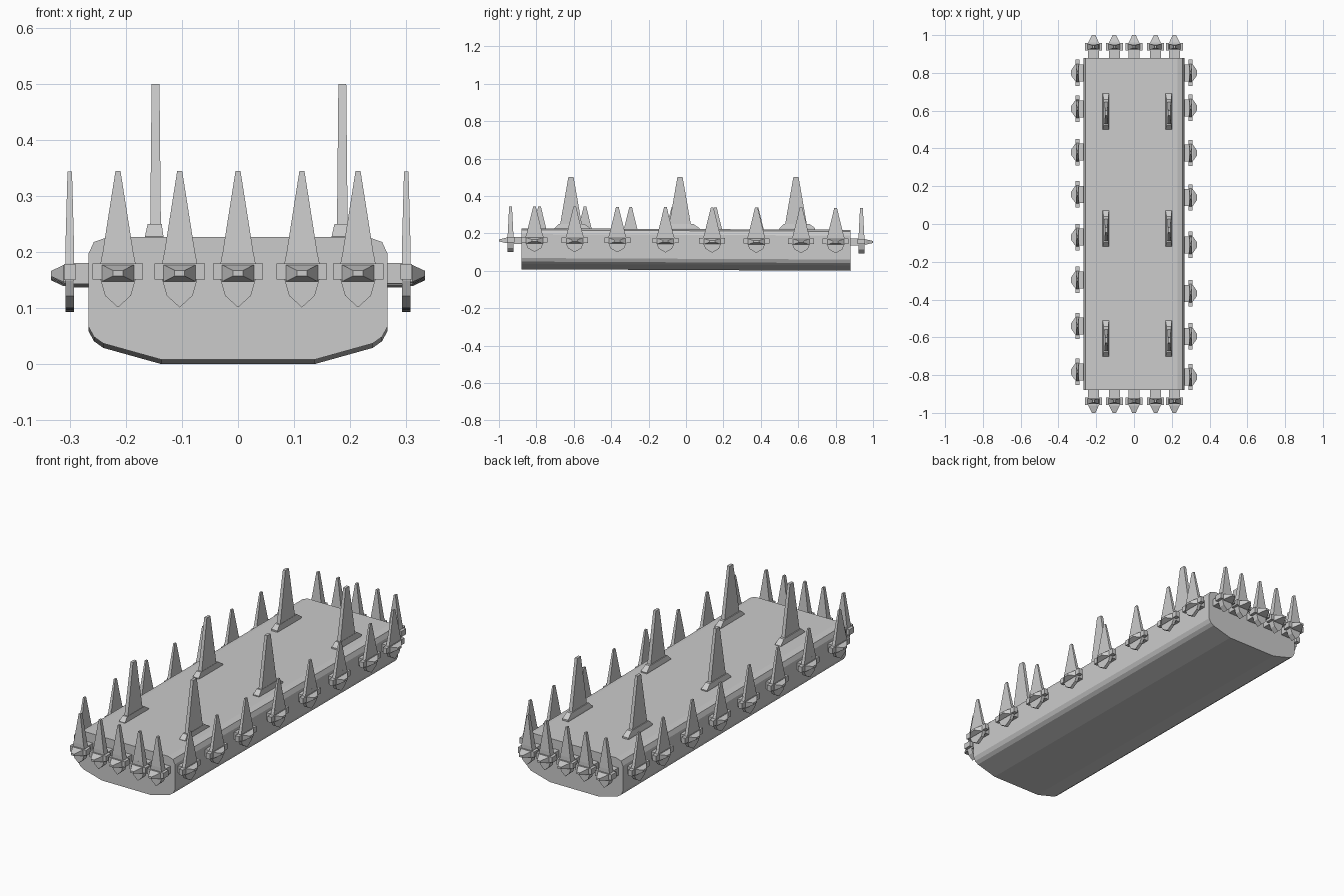
import bpy, bmesh
from mathutils import Vector

if "Cube" in bpy.data.objects:
    bpy.data.objects.remove(bpy.data.objects["Cube"])

TILT = -0.0045  # the platform leans very slightly down towards the back


def add_loft(bm, rings):
    """Closed solid through rings holding the same number of points."""
    loops = [[bm.verts.new(p) for p in ring] for ring in rings]
    n = len(loops[0])
    for a, b in zip(loops, loops[1:]):
        for i in range(n):
            j = (i + 1) % n
            bm.faces.new((a[i], a[j], b[j], b[i]))
    bm.faces.new(loops[0])
    bm.faces.new(loops[-1])


def rect(x0, x1, y0, y1, z):
    return [(x0, y0, z), (x1, y0, z), (x1, y1, z), (x0, y1, z)]


def upright(u, z0, z1, n):
    """Rectangle facing outward, at distance n."""
    return [(-u, n, z0), (u, n, z0), (u, n, z1), (-u, n, z1)]


def finish(bm, name, place=None):
    if place:
        for v in bm.verts:
            v.co = place(v.co)
    bmesh.ops.recalc_face_normals(bm, faces=bm.faces[:])
    me = bpy.data.meshes.new(name)
    bm.to_mesh(me)
    bm.free()
    ob = bpy.data.objects.new(name, me)
    bpy.context.collection.objects.link(ob)
    return ob


# Body: chamfered cross-section run along y
half = [(0.136, 0.004), (0.24, 0.033), (0.257, 0.045), (0.267, 0.064),
        (0.267, 0.192), (0.257, 0.214), (0.231, 0.223)]
profile = half + [(-x, z) for x, z in reversed(half)]
bm = bmesh.new()
add_loft(bm, [[(x, y, z + TILT * y) for x, z in profile] for y in (-0.88, 0.88)])
finish(bm, "body")


# Rim spike: u along the edge, n outward, z up
def rim_spike(name, origin, along, out, su, sn):
    bm = bmesh.new()
    # tapering blade
    add_loft(bm, [rect(-0.0275, 0.0275, -0.008, 0.008, 0.194),
                  rect(-0.0045, 0.0045, -0.004, 0.004, 0.340)])
    # shield plate
    side = [(0.023, 0.118), (0.031, 0.146), (0.031, 0.177), (0.0275, 0.195)]
    shield = [(0, 0.097)] + side + [(-u, z) for u, z in reversed(side)]
    add_loft(bm, [[(u, n, z) for u, z in shield] for n in (-0.008, 0.008)])
    # side tabs
    add_loft(bm, [upright(0.045, 0.147, 0.175, n) for n in (-0.0105, 0.0105)])
    # outward stud
    add_loft(bm, [upright(0.0285, 0.143, 0.173, 0.008),
                  upright(0.0285, 0.143, 0.173, 0.0115),
                  upright(0.009, 0.153, 0.163, 0.033)])
    # stem into the body
    add_loft(bm, [upright(0.029, 0.140, 0.177, n) for n in (-0.037, -0.006)])
    o, a, d = Vector(origin), Vector(along), Vector(out)

    def place(c):
        p = o + a * c.x * su + d * c.y * sn
        return Vector((p.x, p.y, c.z + TILT * o.y))
    finish(bm, name, place)


for i, x in enumerate((-0.214, -0.104, 0.0, 0.114, 0.214)):
    for label, s in (("front", -1), ("back", 1)):
        rim_spike(f"{label}_spike_{i + 1}", (x, s * 0.938, 0), (1, 0, 0), (0, s, 0), 1, 1.88)

rows = {"right": (1, (-0.81, -0.595, -0.367, -0.11, 0.14, 0.376, 0.615, 0.80)),
        "left": (-1, (-0.783, -0.54, -0.296, -0.07, 0.157, 0.38, 0.61, 0.80))}
for label, (s, ys) in rows.items():
    for i, y in enumerate(ys):
        rim_spike(f"{label}_spike_{i + 1}", (s * 0.30, y, 0), (0, 1, 0), (s, 0, 0), 1.55, 1)

# Tall blades on the deck, each with a flared foot
for label, x in (("left", -0.147), ("right", 0.186)):
    for i, y in enumerate((-0.615, -0.032, 0.588)):
        bm = bmesh.new()
        add_loft(bm, [rect(x - 0.019, x + 0.014, y - 0.087, y + 0.103, 0.215),
                      rect(x - 0.019, x + 0.014, y - 0.087, y + 0.103, 0.228),
                      rect(x - 0.014, x + 0.011, y - 0.066, y + 0.072, 0.250)])
        add_loft(bm, [rect(x - 0.0095, x + 0.0095, y - 0.058, y + 0.058, 0.248),
                      rect(x - 0.007, x + 0.007, y - 0.014, y + 0.014, 0.50)])
        finish(bm, f"{label}_deck_blade_{i + 1}")
